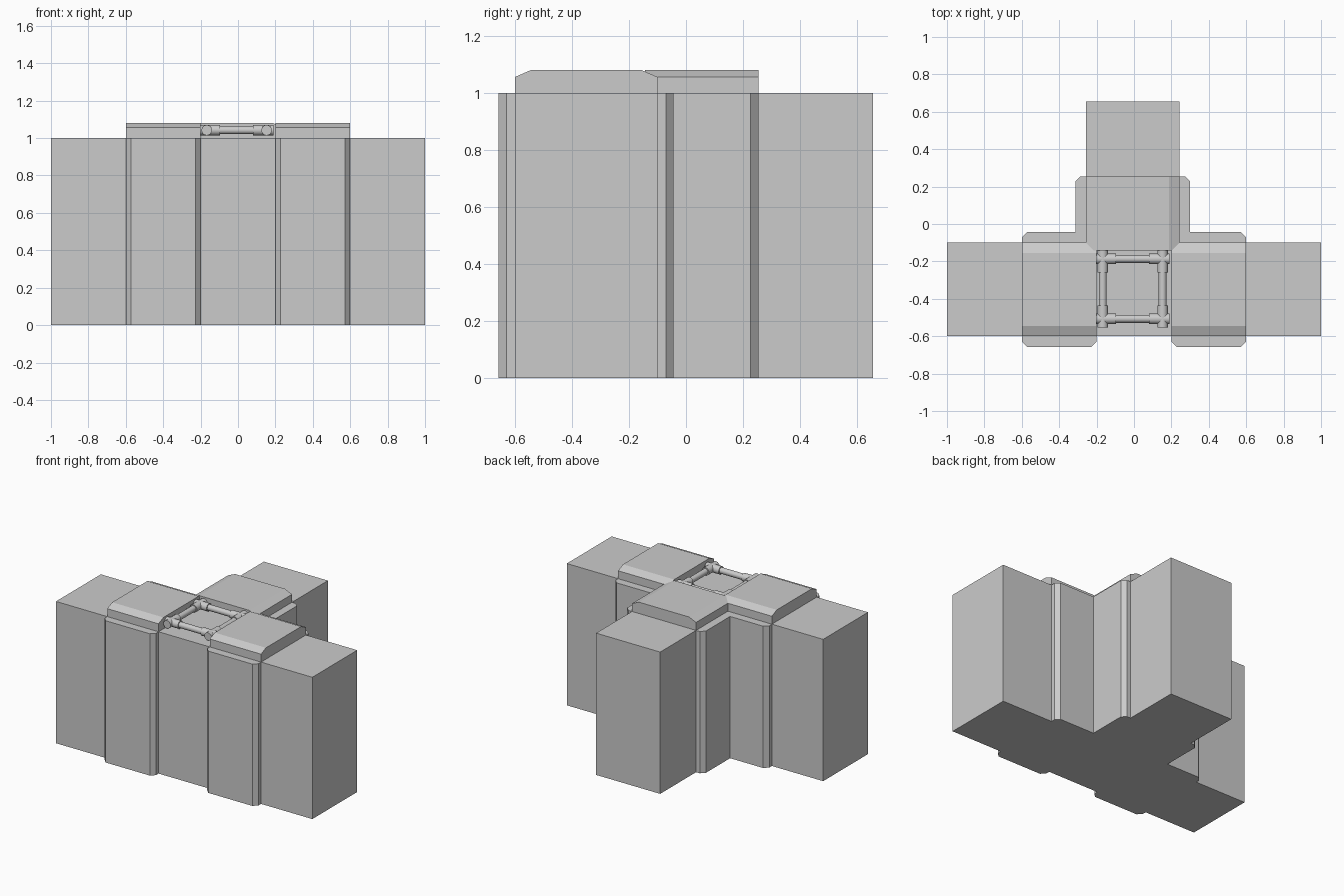
import bpy, bmesh, math
from mathutils import Vector

if "Cube" in bpy.data.objects:
    bpy.data.objects.remove(bpy.data.objects["Cube"])

STEM_X = -0.007   # stem and pipe frame sit slightly left of centre
HALF = 0.25       # half wall thickness
OUT = 0.057       # how far the collars stand out
CH = 0.028        # collar corner chamfer


def prism(name, loop, direction):
    """Extrude a flat closed loop of 3D points along direction."""
    bm = bmesh.new()
    face = bm.faces.new([bm.verts.new(p) for p in loop])
    new = bmesh.ops.extrude_face_region(bm, geom=[face])["geom"]
    bmesh.ops.translate(bm, vec=Vector(direction),
                        verts=[v for v in new if isinstance(v, bmesh.types.BMVert)])
    bmesh.ops.recalc_face_normals(bm, faces=bm.faces)
    mesh = bpy.data.meshes.new(name)
    bm.to_mesh(mesh)
    bm.free()
    obj = bpy.data.objects.new(name, mesh)
    bpy.context.collection.objects.link(obj)
    return obj


def upright(name, outline):
    return prism(name, [(x, y, 0) for x, y in outline], (0, 0, 1))


def pipe(name, a, b, radius):
    a, b = Vector(a), Vector(b)
    bpy.ops.mesh.primitive_cylinder_add(
        vertices=16, radius=radius, depth=(b - a).length, location=(a + b) / 2,
        rotation=(b - a).to_track_quat('Z', 'Y').to_euler())
    obj = bpy.context.object
    obj.name = name
    bpy.ops.object.shade_smooth_by_angle(angle=math.radians(40))


# T-shaped wall
left, right = STEM_X - HALF, STEM_X + HALF
upright("wall", [(-1, -0.6), (1, -0.6), (1, -0.1), (right, -0.1), (right, 0.655),
                 (left, 0.655), (left, -0.1), (-1, -0.1)])

# Cap cross-section: across the wall, up
cap = [(-HALF, 1), (HALF, 1), (HALF, 1.056), (HALF - 0.055, 1.08),
       (0.055 - HALF, 1.08), (-HALF, 1.056)]

for s, side in ((-1, "left"), (1, "right")):
    # Front collar strips
    upright(side + "_front_collar",
            [(s * 0.2, -0.6), (s * 0.2, -0.6 - OUT + CH), (s * (0.2 + CH), -0.6 - OUT),
             (s * (0.6 - CH), -0.6 - OUT), (s * 0.6, -0.6 - OUT + CH), (s * 0.6, -0.6)])
    # Back collars wrapping the inner corner of the T
    inner = STEM_X + s * HALF
    outer = inner + s * OUT
    upright(side + "_corner_collar",
            [(s * 0.6, -0.1), (s * 0.6, -0.1 + OUT - CH), (s * (0.6 - CH), -0.1 + OUT),
             (outer, -0.1 + OUT), (outer, 0.255 - CH), (outer - s * CH, 0.255),
             (inner, 0.255), (inner, -0.1)])
    # Arm caps
    prism(side + "_arm_cap", [(s * 0.2, -0.35 + u, z) for u, z in cap], (s * 0.4, 0, 0))

# Stem cap
prism("stem_cap", [(STEM_X + u, -0.143, z) for u, z in cap], (0, 0.398, 0))

# Pipe frame on the crossing: thin pipes with thicker corner sleeves
CX, CY, CZ = STEM_X, -0.347, 1.042
R, END, GAP = 0.16, 0.198, 0.088
for s in (-1, 1):
    y, x = CY + s * R, CX + s * R
    pipe("frame_pipe_x", (CX - R, y, CZ), (CX + R, y, CZ), 0.021)
    pipe("frame_pipe_y", (x, CY - R, CZ), (x, CY + R, CZ), 0.021)
    for t in (-1, 1):
        pipe("sleeve_x", (CX + t * GAP, y, CZ), (CX + t * END, y, CZ), 0.028)
        pipe("sleeve_y", (x, CY + t * GAP, CZ), (x, CY + t * (END + 0.008), CZ), 0.028)
